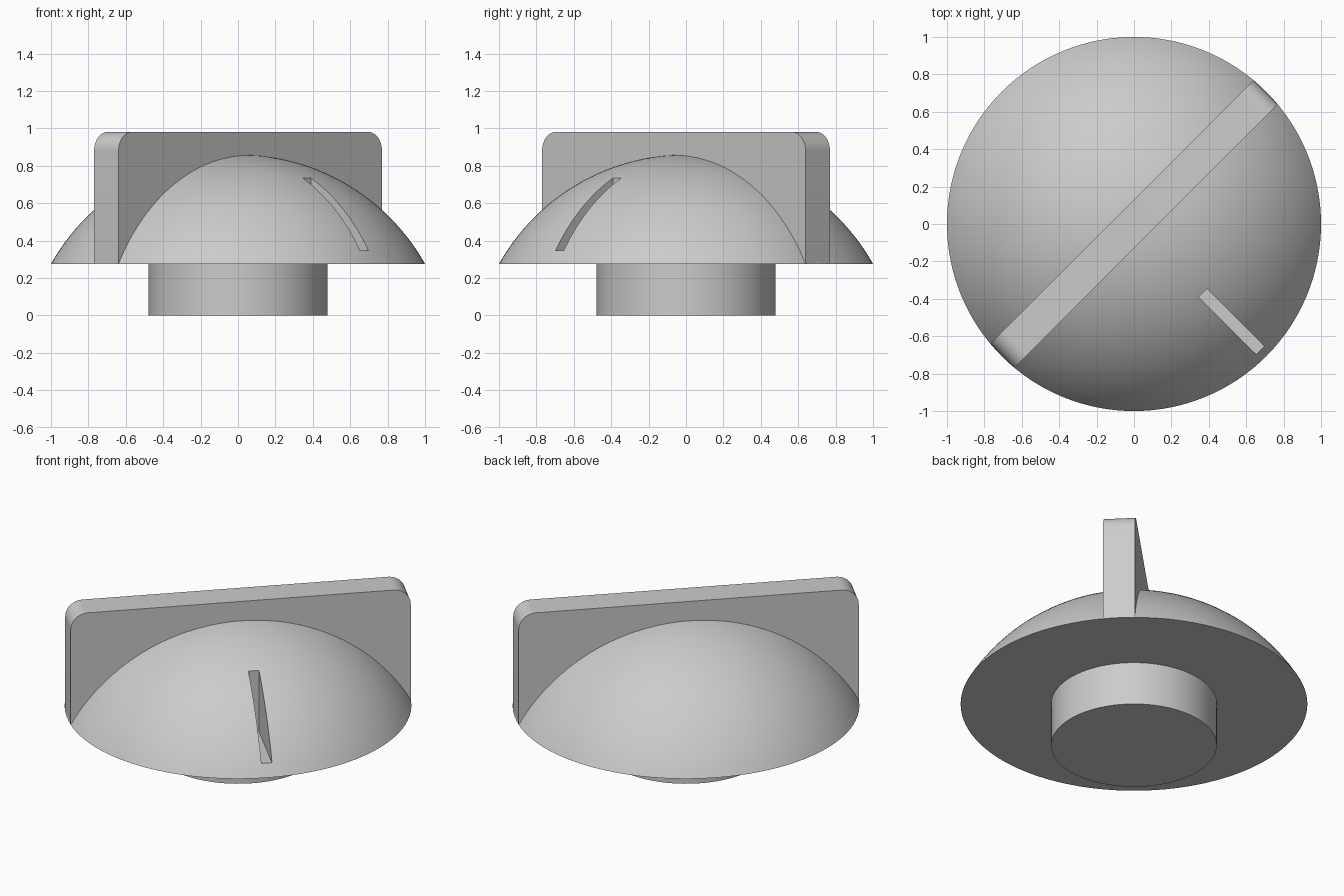
import bpy, bmesh, math
from mathutils import Matrix

cube = bpy.data.objects.get("Cube")
if cube:
    bpy.data.objects.remove(cube, do_unlink=True)

grey = bpy.data.materials.new("plain_grey")
grey.use_nodes = True
grey.diffuse_color = (0.6, 0.6, 0.6, 1)
grey.node_tree.nodes["Principled BSDF"].inputs["Base Color"].default_value = (0.6, 0.6, 0.6, 1)

RIM_Z, APEX_Z = 0.275, 0.86
TURN = math.radians(45)


def make_object(name, bm, angle=0.0):
    bmesh.ops.recalc_face_normals(bm, faces=bm.faces)
    mesh = bpy.data.meshes.new(name)
    bm.to_mesh(mesh)
    bm.free()
    mesh.materials.append(grey)
    obj = bpy.data.objects.new(name, mesh)
    obj.rotation_euler.z = angle
    bpy.context.collection.objects.link(obj)
    return obj


def lathe(name, profile, steps=128):
    """Revolve (radius, height) points around z."""
    bm = bmesh.new()
    verts = [bm.verts.new((r, 0, z)) for r, z in profile]
    edges = [bm.edges.new(pair) for pair in zip(verts, verts[1:])]
    bmesh.ops.spin(bm, geom=verts + edges, cent=(0, 0, 0), axis=(0, 0, 1),
                   angle=math.tau, steps=steps)
    bmesh.ops.remove_doubles(bm, verts=bm.verts, dist=1e-4)
    return make_object(name, bm)


def box(name, x0, x1, width, z0, z1, angle):
    bm = bmesh.new()
    place = Matrix.Translation(((x0 + x1) / 2, 0, (z0 + z1) / 2))
    scale = Matrix.Diagonal((x1 - x0, width, z1 - z0, 1))
    bmesh.ops.create_cube(bm, size=1, matrix=place @ scale)
    return make_object(name, bm, angle)


def select_only(obj):
    bpy.ops.object.select_all(action="DESELECT")
    obj.select_set(True)
    bpy.context.view_layer.objects.active = obj


# Dome: a spherical cap with a flat underside
height = APEX_Z - RIM_Z
radius = (1 + height ** 2) / (2 * height)
sweep = math.asin(1 / radius)
arc = [(radius * math.sin(sweep * i / 32),
        APEX_Z - radius * (1 - math.cos(sweep * i / 32))) for i in range(33)]
dome = lathe("dome", arc + [(0, RIM_Z)])

# Pointer slot: level floor, upright walls
cutter = box("slot_cutter", 0.52, 0.955, 0.062, 0.345, 1.0, -TURN)
cutter.hide_render = True
cutter.hide_set(True)
cut = dome.modifiers.new("slot", "BOOLEAN")
cut.operation = "DIFFERENCE"
cut.solver = "EXACT"
cut.object = cutter
select_only(dome)
bpy.ops.object.modifier_apply(modifier=cut.name)
bpy.data.objects.remove(cutter, do_unlink=True)

# Stem under the dome
stem = lathe("stem", [(0, 0), (0.478, 0), (0.478, RIM_Z)], 96)

# Grip fin across the dome, with rounded top corners
grip = box("grip_fin", -0.996, 0.996, 0.184, RIM_Z + 0.001, 0.98, TURN)
bm = bmesh.new()
bm.from_mesh(grip.data)
corners = [e for e in bm.edges
           if all(v.co.z > 0.9 for v in e.verts)
           and abs(e.verts[0].co.x - e.verts[1].co.x) < 0.01]
bmesh.ops.bevel(bm, geom=corners, offset=0.1, segments=12, profile=0.5, affect="EDGES")
bm.to_mesh(grip.data)
bm.free()

for part in (dome, stem, grip):
    select_only(part)
    bpy.ops.object.shade_smooth_by_angle(angle=math.radians(25))
